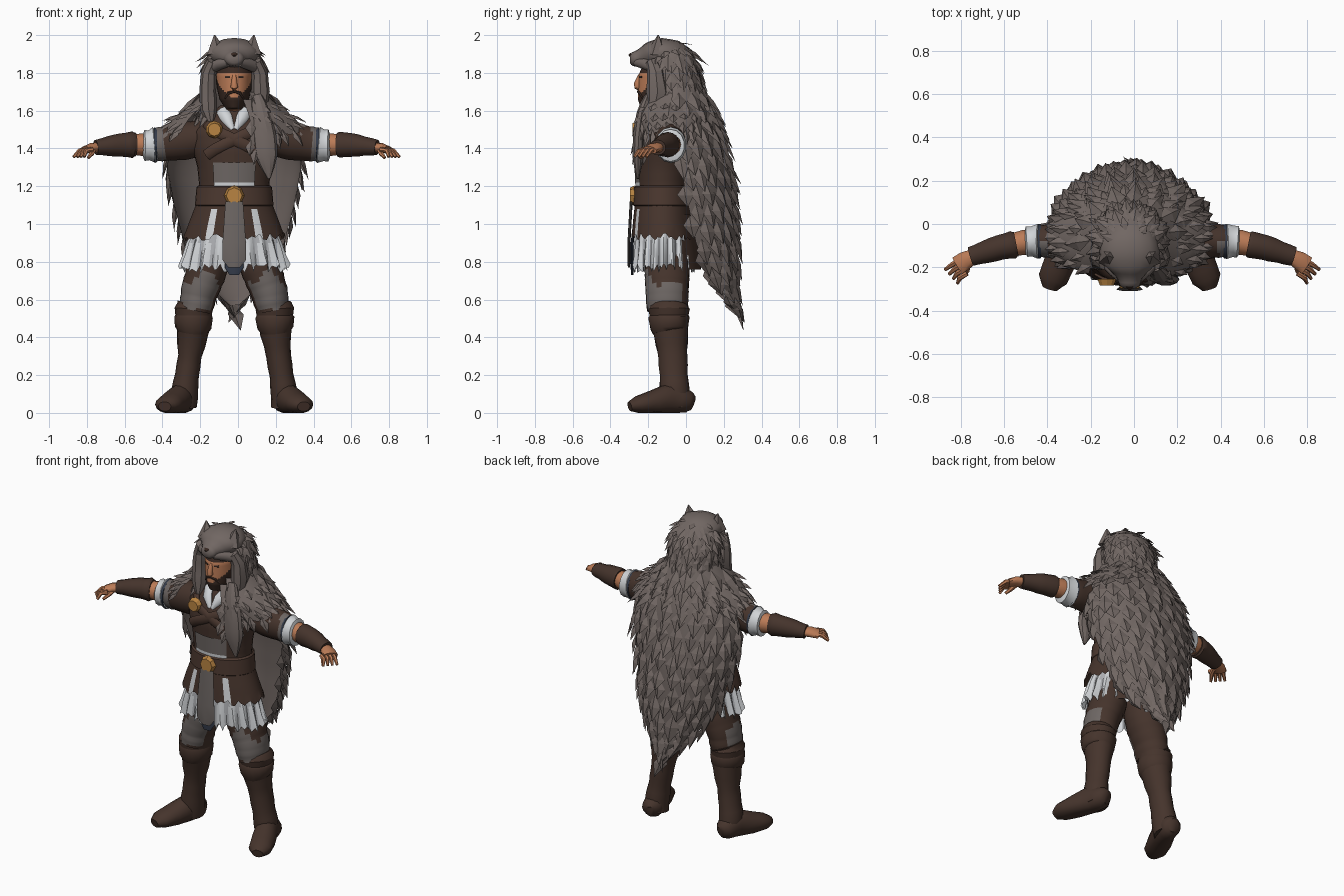
import bpy, bmesh, math, random
from mathutils import Vector, Matrix

random.seed(4)
if "Cube" in bpy.data.objects:
    bpy.data.objects.remove(bpy.data.objects["Cube"])
CX = -0.02


def material(name, r, g, b):
    m = bpy.data.materials.new(name)
    m.use_nodes = True
    m.diffuse_color = (r, g, b, 1)
    m.node_tree.nodes["Principled BSDF"].inputs["Base Color"].default_value = (r, g, b, 1)
    return m


FUR = material("fur grey", .165, .135, .124)
LEATHER = material("dark leather", .06, .034, .025)
STRAP = material("strap leather", .072, .04, .029)
SKIN = material("skin", .5, .2, .095)
HAIR = material("hair brown", .04, .022, .016)
LINEN = material("linen white", .64, .66, .68)
LINEN2 = material("linen grey", .43, .44, .46)
CLOTH = material("grey cloth", .155, .135, .127)
GOLD = material("gold", .48, .23, .055)
SLATE = material("slate blue", .035, .045, .07)


def build(name, verts, faces, mats, rule=None, angle=40):
    me = bpy.data.meshes.new(name)
    me.from_pydata([tuple(v) for v in verts], [], faces)
    for m in mats:
        me.materials.append(m)
    for p in me.polygons:
        p.use_smooth = angle > 0
        if rule:
            p.material_index = rule(p.center, p.normal)
    if angle:
        me.set_sharp_from_angle(angle=math.radians(angle))
    ob = bpy.data.objects.new(name, me)
    bpy.context.scene.collection.objects.link(ob)
    return ob


def blend(rows, t):
    k = min(max(t, 0), 1) * (len(rows) - 1)
    i = min(int(k), len(rows) - 2)
    return [a + (b - a) * (k - i) for a, b in zip(rows[i], rows[i + 1])]


# Shell surface: rows of (height, half width, centre y, half depth), angle 0 at the back
def shell(rows, a, t):
    z, w, m, d = blend(rows, t)
    a = math.radians(a)
    return Vector((CX + w * math.sin(a), m + d * math.cos(a), z))


def sheet(name, rows, mats, a0=-180, a1=180, na=32, nt=12, rule=None, pleats=0, jag=0, angle=40):
    verts, faces = [], []
    for j in range(nt + 1):
        t = j / nt
        for i in range(na + 1):
            a = a0 + (a1 - a0) * i / na
            p = shell(rows, a, t)
            if pleats:
                k = 1 + .07 * t * math.cos(math.radians(a * pleats))
                p.x, p.y = CX + (p.x - CX) * k, -.12 + (p.y + .12) * k
            if jag and j == nt:
                p.z -= random.uniform(-jag, jag)
            verts.append(p)
    n = na + 1
    for j in range(nt):
        for i in range(na):
            faces.append((j * n + i, j * n + i + 1, (j + 1) * n + i + 1, (j + 1) * n + i))
    return build(name, verts, faces, mats, rule, angle)


# Overlapping pointed locks laid over a shell
def tufts(name, rows, a0, a1, t0, t1, nrows, size, spacing, lift):
    verts, faces = [], []
    for j in range(nrows):
        t = t0 + (t1 - t0) * j / (nrows - 1)
        arc = math.radians(a1 - a0) * (blend(rows, t)[1] + blend(rows, t)[3]) / 2
        n = max(2, int(arc / spacing))
        for i in range(n + 1):
            a = a0 + (a1 - a0) * (i + .5 * (j % 2)) / (n + .5) + random.uniform(-2, 2)
            tt = min(max(t + random.uniform(-.012, .012), 0), .98)
            p = shell(rows, a, tt)
            side = (shell(rows, a + 1, tt) - p).normalized()
            down = (shell(rows, a, tt + .015) - p).normalized()
            out = side.cross(down).normalized()
            L, W = size * random.uniform(.8, 1.25), size * random.uniform(.5, .7)
            k = len(verts)
            mid = p + down * L * .45
            verts += [p, mid + side * W / 2 + out * .004, p + down * L + out * lift * random.uniform(.6, 1.3),
                      mid - side * W / 2 + out * .004, mid + out * lift * .8]
            faces += [(k + c, k + (c + 1) % 4, k + 4) for c in range(4)]
    return build(name, verts, faces, [FUR], None, 0)


# Limb or strap: path points (x, y, z, radius, other radius), closed at both ends
def tube(name, pts, mats, segs=14, ref=(0, 1, 0), folds=0, steps=1, rule=None, angle=50):
    n = (len(pts) - 1) * steps
    path = [blend(pts, j / n) for j in range(n + 1)]
    ref, verts, faces = Vector(ref), [], []
    for j, (x, y, z, r, q) in enumerate(path):
        a, b = path[max(j - 1, 0)], path[min(j + 1, n)]
        d = (Vector(b[:3]) - Vector(a[:3])).normalized()
        s = d.cross(ref).normalized()
        o = s.cross(d)
        f = 1 + folds * random.uniform(-1, 1)
        for i in range(segs):
            g = 2 * math.pi * i / segs
            v = Vector((x, y, z)) + s * r * f * math.cos(g) + o * q * f * math.sin(g)
            v.z = max(v.z, 0)
            verts.append(v)
    for j in range(n):
        for i in range(segs):
            k = (i + 1) % segs
            faces.append((j * segs + i, j * segs + k, (j + 1) * segs + k, (j + 1) * segs + i))
    faces += [tuple(range(segs))[::-1], tuple(range(n * segs, (n + 1) * segs))]
    ob = build(name, verts, faces, mats, None, angle)
    bm = bmesh.new()
    bm.from_mesh(ob.data)
    bmesh.ops.recalc_face_normals(bm, faces=bm.faces)
    bm.to_mesh(ob.data)
    bm.free()
    if rule:
        for p in ob.data.polygons:
            p.material_index = rule(p.center, p.normal)
    return ob


def cone(name, loc, r1, r2, depth, mat, segs=8, rot=(0, 0, 0)):
    me = bpy.data.meshes.new(name)
    bm = bmesh.new()
    bmesh.ops.create_cone(bm, cap_ends=True, segments=segs, radius1=r1, radius2=r2, depth=depth)
    R = Matrix.Rotation(rot[2], 4, 'Z') @ Matrix.Rotation(rot[1], 4, 'Y') @ Matrix.Rotation(rot[0], 4, 'X')
    bmesh.ops.transform(bm, matrix=Matrix.Translation(loc) @ R, verts=bm.verts)
    bm.to_mesh(me)
    bm.free()
    me.materials.append(mat)
    ob = bpy.data.objects.new(name, me)
    bpy.context.scene.collection.objects.link(ob)


# Torso, belly cloth, belt
torso = [(1.63, .07, -.11, .07), (1.57, .15, -.11, .1), (1.49, .22, -.12, .135), (1.4, .22, -.125, .145),
         (1.3, .195, -.125, .14), (1.2, .185, -.125, .135), (1.1, .2, -.125, .14), (.96, .19, -.11, .12), (.8, .17, -.1, .1)]
sheet("jerkin", torso, [LEATHER], nt=24)
belly = [(1.325, .203, -.125, .149), (1.2, .192, -.125, .143)]
sheet("belly_cloth", belly, [CLOTH, LINEN], 146, 214, 16, 6, lambda c, n: int(c.z < 1.22))
sheet("belt", [(1.205, .19, -.125, .14), (1.195, .2, -.125, .152), (1.1, .208, -.125, .155), (1.09, .2, -.125, .14)], [STRAP], nt=3)
cone("belt_buckle", (CX, -.285, 1.15), .054, .042, .025, GOLD, 8, (math.pi / 2, 0, 0))
cone("cloak_brooch", (-.125, -.268, 1.5), .046, .034, .03, GOLD, 10, (math.pi / 2, 0, 0))
for s in (1, -1):
    path = []
    for k in range(7):
        p = shell(torso, 180 + s * (52 - 16 * k), .18 + .04 * k)
        path.append((p.x, p.y - .006, p.z, .03, .012))
    tube("chest_strap", path, [STRAP], 8)
    tube("shirt_collar", [(CX + s * .065, -.17, 1.6, .034, .02), (CX + s * .04, -.225, 1.56, .032, .02),
                          (CX + s * .008, -.245, 1.5, .012, .012)], [LINEN], 8)


# Skirts and hanging panels
def pleat_rule(c, n):
    a = math.atan2((c.x - CX) / .26, (c.y + .12) / .155)
    return int(math.cos(a * 20) < -.2)


def slit_rule(c, n):
    a = math.degrees(math.atan2(abs(c.x - CX) / .235, -(c.y + .122) / .157))
    return int(25 < a < 35 and c.z < 1.09)


sheet("pleated_skirt", [(1.02, .2, -.12, .14), (.9, .245, -.12, .15), (.765, .278, -.12, .16)], [LINEN, LINEN2],
      na=120, nt=4, rule=pleat_rule, pleats=20, jag=.025, angle=25)
sheet("leather_skirt", [(1.11, .2, -.125, .145), (1.02, .235, -.125, .155), (.93, .268, -.12, .168)], [LEATHER, LINEN],
      na=72, nt=6, jag=.02, rule=slit_rule)
sheet("back_flap", [(1.05, .2, -.1, .14), (.76, .22, -.1, .18)], [LEATHER], -55, 55, 12, 4)
for name, mat, half, y, top, low in (("front_cloth", CLOTH, .062, -.302, 1.12, .77), ("front_lining", SLATE, .05, -.285, 1, .73)):
    tube(name, [(CX, y + .012, top, half * .75, .008), (CX, y, .9, half, .008), (CX, y, low + .04, half, .008),
                (CX, y, low, half * .5, .006)], [mat], 8)

# Legs, boots and feet
for s in (1, -1):
    def leg(rows):
        return [(CX + s * r[0],) + tuple(r[1:]) for r in rows]

    def patch(c, n, s=s):
        edge = .715 + .03 * math.sin(c.x * 40 * s + 1) + .015 * math.sin(c.y * 50)
        return int(.55 < c.z < edge and (n.y < -.35 or (n.x * s > .45 and n.y < .6)))
    tube("trouser_leg", leg([(.11, -.1, .9, .1, .11), (.14, -.1, .77, .108, .118), (.185, -.1, .64, .1, .115),
                             (.205, -.1, .54, .085, .105)]), [LEATHER, CLOTH], 24, folds=.025, steps=6, rule=patch)
    tube("boot_shaft", leg([(.21, -.09, .565, .09, .1), (.215, -.09, .55, .1, .108), (.215, -.09, .49, .094, .1),
                            (.22, -.08, .42, .08, .088), (.235, -.07, .3, .064, .075), (.25, -.065, .2, .062, .072),
                            (.262, -.06, .12, .07, .078), (.262, -.05, .03, .065, .075)]),
         [LEATHER], 16, folds=.05, steps=2, angle=30)
    tube("boot_cuff", leg([(.215, -.09, .52, .094, .1), (.215, -.09, .505, .102, .108), (.218, -.088, .45, .096, .1),
                           (.22, -.085, .43, .08, .09)]), [LEATHER], 16, folds=.02)
    tube("boot_foot", leg([(.25, .035, .05, .03, .04), (.258, .01, .06, .06, .06), (.28, -.08, .075, .068, .085),
                           (.32, -.17, .056, .073, .066), (.355, -.255, .044, .068, .046), (.368, -.298, .034, .035, .026)]),
         [LEATHER], 14, (0, 0, 1), steps=2)

# Arms, cuffs, bracers and hands
for s in (1, -1):
    def arm(rows):
        return [(-.008 + s * r[0],) + tuple(r[1:]) for r in rows]
    tube("sleeve", arm([(.15, -.1, 1.46, .09, .09), (.28, -.085, 1.44, .1, .088), (.38, -.078, 1.425, .092, .078),
                        (.44, -.078, 1.42, .086, .072)]), [LEATHER, CLOTH], 16, folds=.03, steps=3,
         rule=lambda c, n: int(abs(c.x) > .39 and n.y < .1))
    tube("sleeve_cuff", arm([(.42, -.08, 1.42, .08, .07), (.435, -.08, 1.418, .092, .08), (.465, -.08, 1.416, .08, .072),
                             (.487, -.082, 1.416, .083, .072), (.495, -.082, 1.416, .058, .056)]), [LINEN], 14, folds=.04)
    tube("cuff_trim", arm([(.422, -.08, 1.418, .09, .08), (.436, -.08, 1.418, .093, .081)]), [SLATE], 14)
    tube("elbow", arm([(.42, -.08, 1.42, .056, .056), (.5, -.085, 1.42, .06, .058), (.57, -.1, 1.42, .05, .05)]), [SKIN], 12)
    tube("bracer", arm([(.535, -.093, 1.42, .062, .058), (.55, -.096, 1.42, .069, .064), (.61, -.108, 1.418, .063, .06),
                        (.68, -.13, 1.412, .051, .052), (.745, -.15, 1.405, .04, .045)]), [LEATHER], 14, folds=.03, steps=2)
    tube("palm", arm([(.73, -.147, 1.405, .028, .034), (.77, -.168, 1.402, .026, .044), (.805, -.192, 1.392, .02, .046)]), [SKIN], 10)
    for i in range(4):
        x, y = .815 - .011 * i, -.165 - .021 * i
        tube("finger", arm([(x - .02, y, 1.395, .013, .012), (x + .015, y - .022, 1.388, .013, .012),
                            (x + .048 - .008 * i, y - .045, 1.355, .008, .008)]), [SKIN], 6)
    tube("thumb", arm([(.755, -.175, 1.395, .015, .015), (.765, -.215, 1.375, .014, .013), (.785, -.245, 1.35, .008, .008)]), [SKIN], 6, (0, 0, 1))


# Head and face
def face_rule(c, n):
    u = abs(c.x - CX) / .085
    if c.z > 1.8:
        return 1
    if c.y > -.1 or c.z < 1.605:
        return 0
    lips = u < .3 and 1.672 < c.z < 1.684
    return int(c.z < 1.67 + .08 * u * u and not lips)


head = [(1.9, .05, -.11, .07), (1.85, .085, -.115, .11), (1.79, .094, -.12, .13), (1.72, .092, -.12, .132), (1.66, .078, -.135, .12),
        (1.615, .05, -.15, .09), (1.59, .065, -.11, .07), (1.5, .07, -.11, .07)]
sheet("head", head, [SKIN, HAIR], na=48, nt=42, rule=face_rule)
tube("nose", [(CX, -.243, 1.79, .01, .01), (CX, -.258, 1.745, .016, .017), (CX, -.257, 1.725, .02, .018),
              (CX, -.245, 1.715, .01, .01)], [SKIN], 8)
for s in (1, -1):
    tube("moustache", [(CX, -.252, 1.702, .008, .008), (CX + s * .03, -.245, 1.692, .01, .008),
                       (CX + s * .05, -.228, 1.665, .006, .006)], [HAIR], 6)
    tube("eye", [(CX + s * .022, -.247, 1.778, .006, .004), (CX + s * .048, -.234, 1.778, .006, .004)], [HAIR], 6)

# Pelt: hood, animal head, ears
hood = [(1.975, .02, -.1, .02), (1.955, .08, -.09, .075), (1.9, .135, -.075, .115), (1.84, .155, -.07, .135), (1.75, .158, -.065, .148),
        (1.65, .165, -.06, .17), (1.56, .2, -.06, .2)]
sheet("hood", hood, [FUR], -130, 130, 28, 18, jag=.02)
tufts("hood_locks", hood, -128, 128, .24, .95, 9, .095, .06, .018)
tufts("crown_locks", hood, -75, 75, .12, .24, 3, .07, .055, .01)
tube("pelt_head", [(CX, -.297, 1.872, .026, .02), (CX, -.285, 1.872, .046, .036), (CX, -.25, 1.876, .058, .046),
                   (CX, -.215, 1.884, .09, .06), (CX, -.185, 1.896, .122, .07), (CX, -.13, 1.905, .14, .08),
                   (CX, -.06, 1.895, .125, .078), (CX, 0, 1.86, .05, .05)], [FUR], 16, (0, 0, 1), steps=2)
tube("pelt_nose", [(CX, -.302, 1.89, .008, .005), (CX, -.288, 1.9, .018, .01)], [HAIR], 8, (0, 0, 1))
for s in (1, -1):
    cone("pelt_ear", (CX + s * .098, -.15, 1.95), .058, .004, .1, FUR, 5, (0, s * .15, s * .5))
    tube("pelt_jaw", [(CX + s * .03, -.262, 1.855, .022, .02), (CX + s * .08, -.215, 1.845, .03, .025),
                      (CX + s * .125, -.16, 1.825, .03, .03)], [FUR], 8, folds=.05)
    tube("pelt_jowl", [(CX + s * .11, -.185, 1.86, .035, .03), (CX + s * .135, -.16, 1.8, .042, .045),
                       (CX + s * .14, -.15, 1.7, .046, .058), (CX + s * .135, -.17, 1.6, .045, .045),
                       (CX + s * .12, -.2, 1.52, .008, .01)], [FUR], 8, folds=.06, steps=2, angle=20)

# Shoulder mantle, lapel and long cape
mantle = [(1.7, .155, -.065, .165), (1.62, .24, -.07, .205), (1.56, .32, -.07, .215), (1.51, .365, -.07, .2), (1.48, .38, -.07, .195)]
sheet("mantle", mantle, [FUR], -132, 150, 40, 10, jag=.025)
tufts("mantle_locks", mantle, -130, 148, .2, .8, 4, .085, .065, .022)
lapel = [(1.66, .15, -.09, .14), (1.56, .27, -.1, .17), (1.46, .28, -.1, .18), (1.38, .24, -.11, .175)]
sheet("chest_fur", lapel, [FUR], 126, 162, 8, 8, jag=.03)
tufts("chest_locks", lapel, 126, 160, .2, .9, 5, .09, .065, .016)
tube("fur_lapel", [(.1, -.2, 1.68, .03, .02), (.12, -.235, 1.58, .05, .03), (.14, -.25, 1.46, .07, .035),
                   (.15, -.255, 1.36, .06, .03), (.165, -.255, 1.24, .008, .008)], [FUR], 10, folds=.1, steps=2, angle=20)
cape = [(1.72, .165, -.065, .155), (1.6, .25, -.075, .22), (1.48, .335, -.05, .24), (1.3, .355, -.02, .252), (1.1, .318, .02, .24),
        (.9, .265, .06, .21), (.75, .19, .12, .147), (.64, .1, .2, .066), (.57, .025, .25, .02)]
sheet("cape", cape, [FUR], -92, 92, 28, 24)
tufts("cape_locks", cape, -92, 92, .02, .95, 17, .14, .078, .03)
